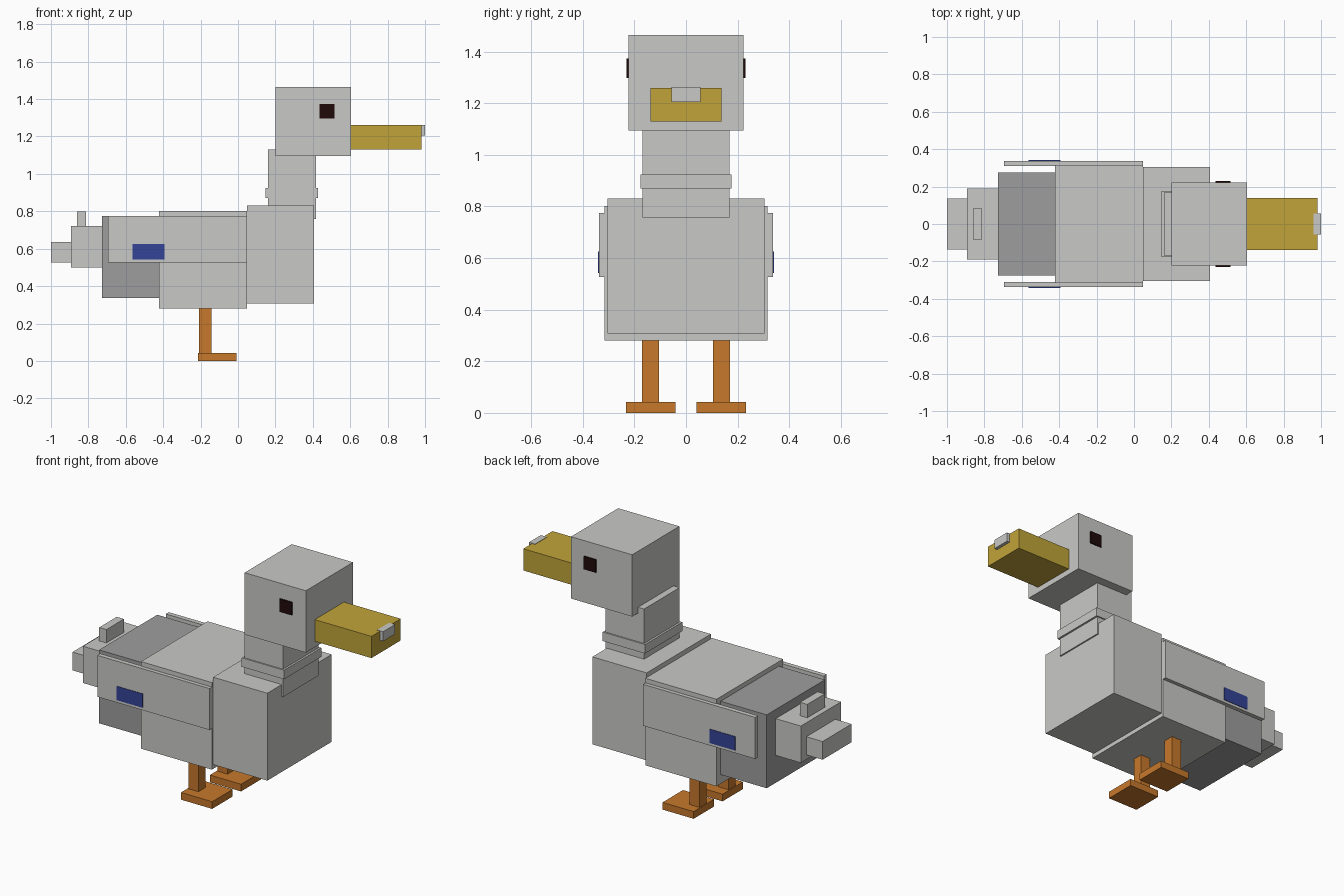
import bpy

if "Cube" in bpy.data.objects:
    bpy.data.objects.remove(bpy.data.objects["Cube"])


def srgb(r, g, b):
    return tuple((c / 255 / 12.92) if c < 11 else ((c / 255 + 0.055) / 1.055) ** 2.4
                 for c in (r, g, b)) + (1.0,)


def material(name, *rgb):
    m = bpy.data.materials.new(name)
    m.diffuse_color = srgb(*rgb)
    m.use_nodes = True
    m.node_tree.nodes["Principled BSDF"].inputs["Base Color"].default_value = m.diffuse_color
    return m


light = material("light grey", 201, 201, 199)
dark = material("dark grey", 158, 158, 158)
yellow = material("yellow", 193, 164, 58)
orange = material("orange", 198, 120, 43)
blue = material("blue", 52, 68, 150)
black = material("dark brown", 32, 10, 10)


def box(name, mat, x, y, z):
    """Axis-aligned box from (min, max) ranges."""
    bpy.ops.mesh.primitive_cube_add(size=1, location=[(a + b) / 2 for a, b in (x, y, z)])
    ob = bpy.context.object
    ob.name = name
    ob.scale = [b - a for a, b in (x, y, z)]
    bpy.ops.object.transform_apply(location=False, rotation=False, scale=True)
    ob.data.materials.append(mat)


def centred(name, mat, x, half, z):
    box(name, mat, x, (-half, half), z)


def pair(name, mat, x, y, z):
    box("right_" + name, mat, x, (-y[1], -y[0]), z)
    box("left_" + name, mat, x, y, z)


# Head and beak
centred("head", light, (0.20, 0.605), 0.223, (1.095, 1.465))
centred("beak", yellow, (0.605, 0.98), 0.138, (1.13, 1.26))
centred("beak_tip", light, (0.96, 1.0), 0.056, (1.205, 1.262))
pair("eye", black, (0.436, 0.516), (0.223, 0.231), (1.297, 1.374))

# Neck and collar
centred("neck", light, (0.16, 0.416), 0.168, (0.758, 1.13))
centred("collar", light, (0.148, 0.428), 0.176, (0.87, 0.924))

# Body sections
centred("chest", light, (0.048, 0.407), 0.304, (0.307, 0.83))
centred("belly", light, (-0.422, 0.048), 0.315, (0.281, 0.802))
centred("rump", dark, (-0.727, -0.422), 0.275, (0.336, 0.775))

# Tail
centred("tail_base", light, (-0.893, -0.727), 0.19, (0.50, 0.72))
centred("tail_end", light, (-1.0, -0.893), 0.137, (0.527, 0.636))
centred("tail_curl", light, (-0.861, -0.813), 0.083, (0.72, 0.80))

# Wings with a painted patch
pair("wing", light, (-0.695, 0.048), (0.31, 0.338), (0.527, 0.775))
pair("wing_patch", blue, (-0.564, -0.393), (0.338, 0.341), (0.543, 0.626))

# Legs and feet
pair("leg", orange, (-0.209, -0.142), (0.105, 0.171), (0.043, 0.285))
pair("foot", orange, (-0.214, -0.008), (0.04, 0.233), (0.0, 0.043))
